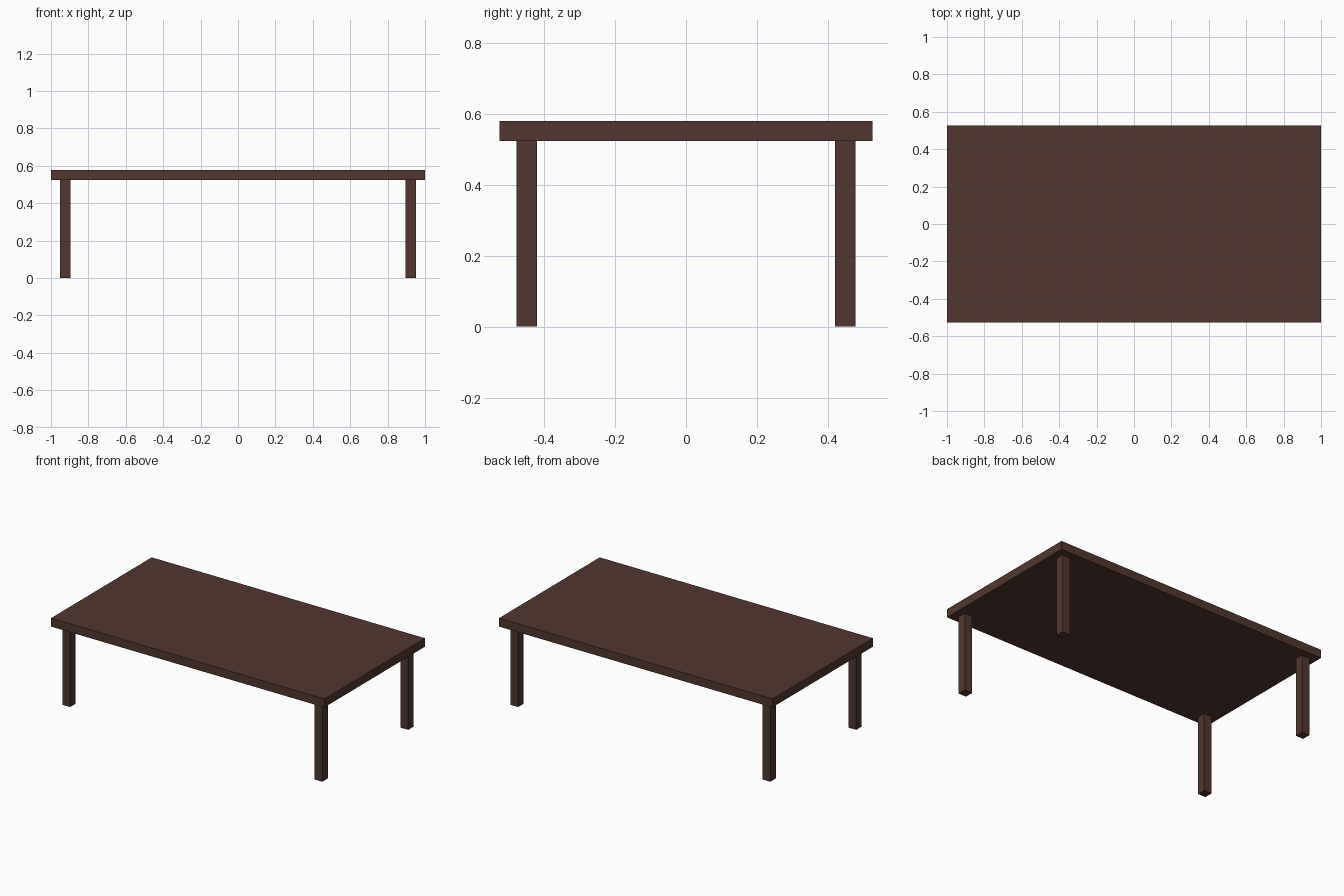
import bpy

if "Cube" in bpy.data.objects:
    bpy.data.objects.remove(bpy.data.objects["Cube"])

wood = bpy.data.materials.new("dark_wood")
wood.diffuse_color = (0.082, 0.037, 0.029, 1.0)
wood.use_nodes = True
wood.node_tree.nodes["Principled BSDF"].inputs["Base Color"].default_value = wood.diffuse_color


def box(name, center, size):
    bpy.ops.mesh.primitive_cube_add(size=1, location=center)
    obj = bpy.context.object
    obj.name = name
    obj.scale = size
    bpy.ops.object.transform_apply(location=False, rotation=False, scale=True)
    obj.data.materials.append(wood)
    return obj


HEIGHT, THICK, LEG = 0.579, 0.056, 0.057
leg_height = HEIGHT - THICK

# Table top
box("table_top", (0, 0, HEIGHT - THICK / 2), (2.0, 1.052, THICK))

# Four square legs, inset from the corners
for side, sx in (("left", -1), ("right", 1)):
    for end, sy in (("front", -1), ("back", 1)):
        box(f"{end}_{side}_leg", (sx * 0.923, sy * 0.449, leg_height / 2),
            (LEG, LEG, leg_height))
